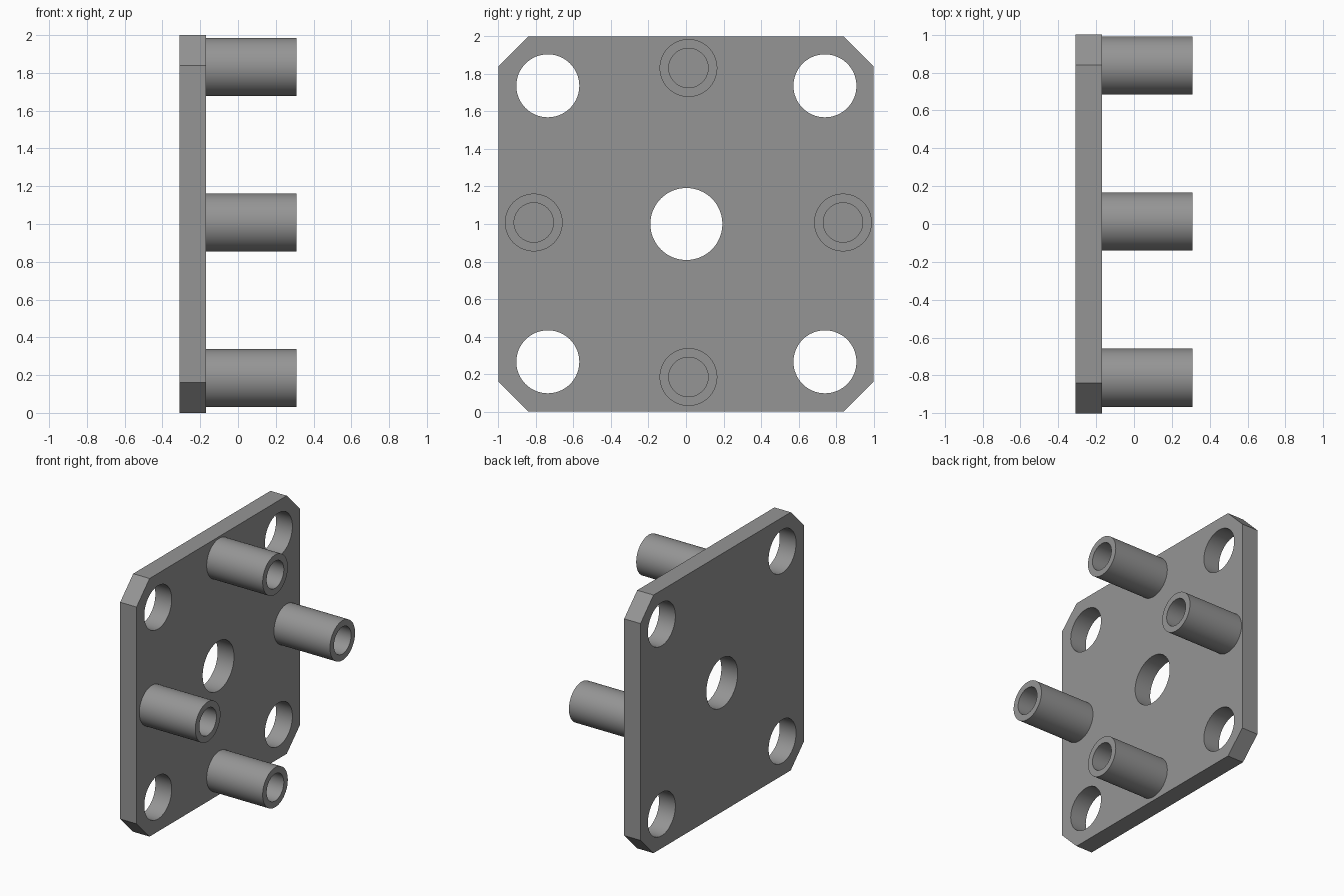
import bpy, bmesh, math
from mathutils import Vector

if "Cube" in bpy.data.objects:
    bpy.data.objects.remove(bpy.data.objects["Cube"])

SEGMENTS = 64
X_BACK, X_FACE, X_TIP = -0.31, -0.17, 0.31

grey = bpy.data.materials.new("plain grey")
grey.diffuse_color = (0.3, 0.3, 0.3, 1)
grey.use_nodes = True
grey.node_tree.nodes["Principled BSDF"].inputs["Base Color"].default_value = grey.diffuse_color


def circle(y, z, r):
    steps = [2 * math.pi * i / SEGMENTS for i in range(SEGMENTS)]
    return [(y + r * math.cos(a), z + r * math.sin(a)) for a in steps]


def extruded(name, loops, x0, x1):
    """Fill an outline with holes in the YZ plane and extrude it along X."""
    bm = bmesh.new()
    for loop in loops:
        vs = [bm.verts.new((x0, y, z)) for y, z in loop]
        for i, v in enumerate(vs):
            bm.edges.new((v, vs[(i + 1) % len(vs)]))
    bmesh.ops.triangle_fill(bm, use_beauty=True, edges=bm.edges[:],
                            normal=Vector((-1, 0, 0)))
    ext = bmesh.ops.extrude_face_region(bm, geom=bm.faces[:],
                                        use_keep_orig=True)
    moved = [g for g in ext["geom"] if isinstance(g, bmesh.types.BMVert)]
    bmesh.ops.translate(bm, verts=moved, vec=(x1 - x0, 0, 0))
    bmesh.ops.recalc_face_normals(bm, faces=bm.faces[:])
    mesh = bpy.data.meshes.new(name)
    bm.to_mesh(mesh)
    bm.free()
    mesh.materials.append(grey)
    obj = bpy.data.objects.new(name, mesh)
    bpy.context.collection.objects.link(obj)
    bpy.ops.object.select_all(action='DESELECT')
    obj.select_set(True)
    bpy.context.view_layer.objects.active = obj
    bpy.ops.object.shade_smooth_by_angle(angle=math.radians(30))
    return obj


# Square plate with cut corners, four corner holes and a centre hole
c = 0.84
outline = [(-c, 0), (c, 0), (1, 1 - c), (1, 1 + c),
           (c, 2), (-c, 2), (-1, 1 + c), (-1, 1 - c)]
holes = [circle(y, z, 0.168) for y in (-0.737, 0.741) for z in (0.265, 1.737)]
holes.append(circle(0.002, 1.0, 0.192))
extruded("mounting_plate", [outline] + holes, X_BACK, X_FACE)

# Four hollow posts standing on the plate face
posts = {"top_post": (0.013, 1.832), "bottom_post": (0.013, 0.184),
         "front_post": (-0.812, 1.008), "rear_post": (0.837, 1.008)}
for name, (y, z) in posts.items():
    extruded(name, [circle(y, z, 0.154), circle(y, z, 0.105)], X_FACE, X_TIP)
